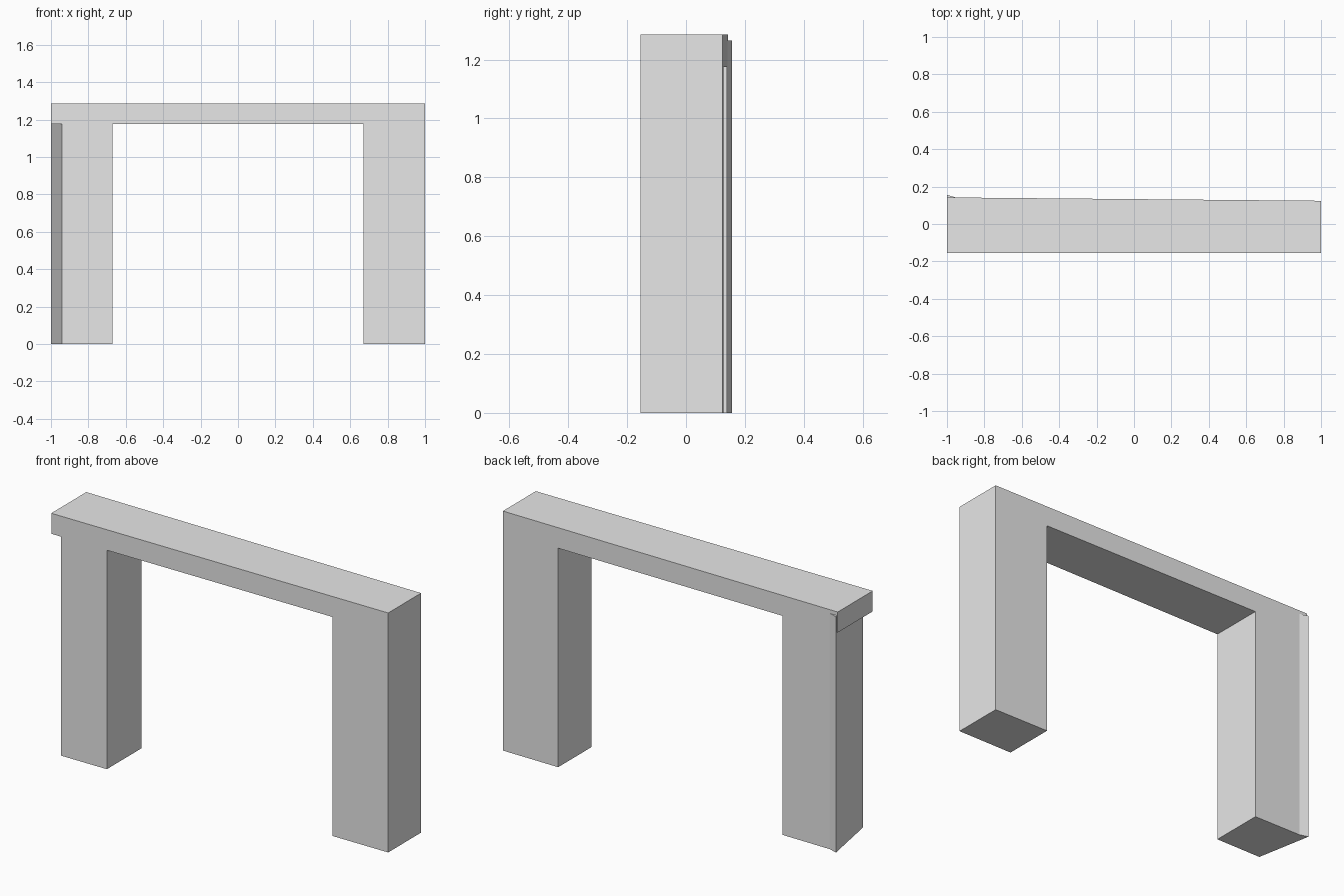
import bpy
import bmesh

cube = bpy.data.objects.get("Cube")
if cube:
    bpy.data.objects.remove(cube, do_unlink=True)

grey = bpy.data.materials.new("light_grey")
grey.use_nodes = True
grey.diffuse_color = (0.8, 0.8, 0.8, 1)
grey.node_tree.nodes["Principled BSDF"].inputs["Base Color"].default_value = (0.8, 0.8, 0.8, 1)


def loft(name, start, end):
    """Solid between two matching outlines."""
    bm = bmesh.new()
    a = [bm.verts.new(p) for p in start]
    b = [bm.verts.new(p) for p in end]
    bm.faces.new(a)
    bm.faces.new(b[::-1])
    for i in range(len(a)):
        j = (i + 1) % len(a)
        bm.faces.new((a[j], a[i], b[i], b[j]))
    bmesh.ops.recalc_face_normals(bm, faces=bm.faces)
    mesh = bpy.data.meshes.new(name)
    bm.to_mesh(mesh)
    bm.free()
    mesh.materials.append(grey)
    obj = bpy.data.objects.new(name, mesh)
    bpy.context.collection.objects.link(obj)
    return obj


TOP, SOFFIT, INNER, FRONT = 1.285, 1.175, 0.67, -0.155


def back(x):
    return 0.133 - 0.009 * x


def outline(leg_x):
    return [(-1, TOP), (1, TOP), (1, 0), (INNER, 0), (INNER, SOFFIT),
            (-INNER, SOFFIT), (-INNER, 0), (leg_x, 0), (leg_x, SOFFIT), (-1, SOFFIT)]


# Gateway: two legs and a lintel, with the right leg's outer side slanted
loft("gateway_frame",
     [(x, FRONT, z) for x, z in outline(-0.942)],
     [(x, back(x), z) for x, z in outline(-0.997)])

# Thin flared edge on the back corner of the right leg
flare = [(-0.95, 0.141), (-1, 0.156), (-0.986, 0.1)]
loft("right_leg_flare",
     [(x, y, 0) for x, y in flare],
     [(x, y, 1.265) for x, y in flare])
